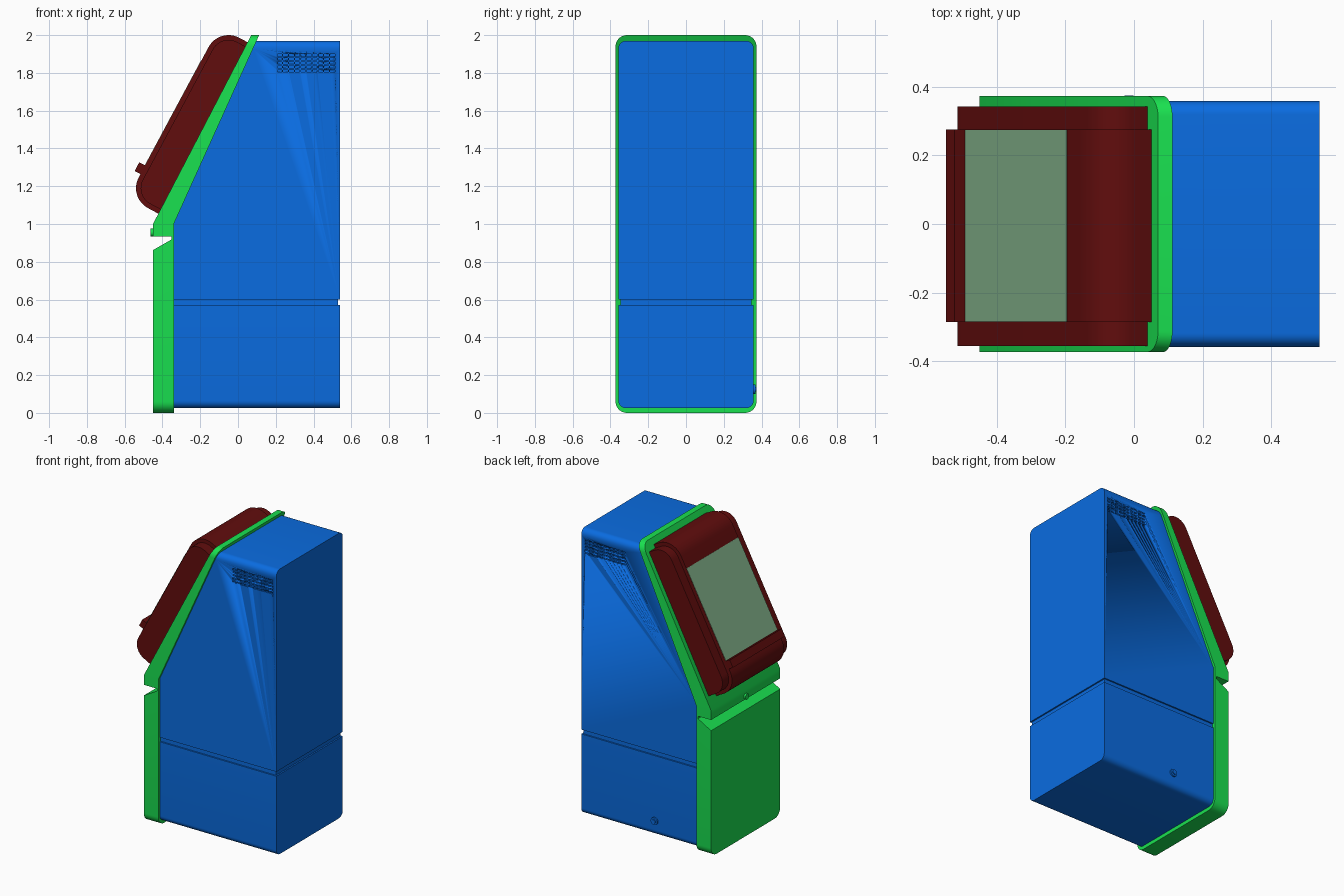
import bpy, bmesh, math
from mathutils import Vector, Matrix

if "Cube" in bpy.data.objects:
    bpy.data.objects.remove(bpy.data.objects["Cube"])


def material(name, rgb):
    m = bpy.data.materials.new(name)
    m.diffuse_color = (*rgb, 1)
    m.use_nodes = True
    m.node_tree.nodes["Principled BSDF"].inputs["Base Color"].default_value = m.diffuse_color
    return m


BLUE = material("blue", (0.003, 0.15, 0.75))
GREEN = material("green", (0.01, 0.75, 0.08))
RED = material("dark_red", (0.12, 0.004, 0.004))
GLASS = material("screen_green", (0.22, 0.43, 0.25))


def finish(name, bm, mat):
    bmesh.ops.recalc_face_normals(bm, faces=bm.faces)
    me = bpy.data.meshes.new(name)
    bm.to_mesh(me)
    bm.free()
    me.materials.append(mat)
    ob = bpy.data.objects.new(name, me)
    bpy.context.collection.objects.link(ob)
    bpy.context.view_layer.objects.active = ob
    for o in bpy.context.selected_objects:
        o.select_set(False)
    ob.select_set(True)
    bpy.ops.object.shade_smooth_by_angle(angle=math.radians(30))
    return ob


def prism(name, pts, y0, y1, mat, round_z=(), radius=0.05):
    """Extrude an x-z profile along y; round the side edges lying at heights round_z."""
    bm = bmesh.new()
    face = bm.faces.new([bm.verts.new((x, y0, z)) for x, z in pts])
    new = bmesh.ops.extrude_face_region(bm, geom=[face])["geom"]
    bmesh.ops.translate(bm, vec=(0, y1 - y0, 0),
                        verts=[v for v in new if isinstance(v, bmesh.types.BMVert)])
    bmesh.ops.recalc_face_normals(bm, faces=bm.faces)
    edges = [e for e in bm.edges
             if abs(e.verts[0].co.y - e.verts[1].co.y) < 1e-5
             and any(all(abs(v.co.z - z) < 1e-4 for v in e.verts) for z in round_z)]
    if edges:
        bmesh.ops.bevel(bm, geom=edges, offset=radius, segments=8, profile=0.5, affect='EDGES')
    return finish(name, bm, mat)


def cylinder(name, loc, r, depth, axis, mat):
    bm = bmesh.new()
    rot = Matrix.Rotation(math.pi / 2, 4, axis)
    bmesh.ops.create_cone(bm, cap_ends=True, segments=24, radius1=r, radius2=r,
                          depth=depth, matrix=Matrix.Translation(loc) @ rot)
    return finish(name, bm, mat)


# Blue cabinet: base, recessed seam and upper housing
W = 0.358
prism("cabinet_base", [(-0.34, 0.025), (0.54, 0.025), (0.54, 0.57), (-0.34, 0.57)],
      -W, W, BLUE, (0.025,), 0.04)
prism("cabinet_seam", [(-0.34, 0.56), (0.53, 0.56), (0.53, 0.61), (-0.34, 0.61)],
      -W + 0.01, W - 0.01, BLUE)
upper = prism("cabinet_upper", [(-0.34, 0.60), (0.54, 0.60), (0.54, 1.97), (0.097, 1.97), (-0.34, 1.0)],
              -W, W, BLUE, (1.97,), 0.04)

# Ventilation slots cut into both sides
bm = bmesh.new()
for side in (-1, 1):
    for i in range(10):
        for j in range(5):
            pos = Vector((0.221 + i * 0.031, side * W, 1.81 + j * 0.021))
            bmesh.ops.create_cube(bm, size=1, matrix=Matrix.Translation(pos)
                                  @ Matrix.Diagonal((0.025, 0.02, 0.012, 1)))
cutter = finish("vent_cutter", bm, BLUE)
cutter.hide_render = True
mod = upper.modifiers.new("vents", 'BOOLEAN')
mod.operation = 'DIFFERENCE'
mod.solver = 'EXACT'
mod.object = cutter
bpy.context.view_layer.objects.active = upper
bpy.ops.object.modifier_apply(modifier="vents")
bpy.data.objects.remove(cutter)

# Green front: lower door, slot and sloped bezel in one profile
prism("front_frame", [(-0.45, 0), (-0.34, 0), (-0.34, 1.0), (0.112, 2.0), (0.07, 2.0),
                      (-0.45, 1.0), (-0.45, 0.935), (-0.352, 0.935), (-0.352, 0.918), (-0.45, 0.862)],
      -0.373, 0.373, GREEN, (0, 2.0), 0.06)

# Locks on the front slot and the cabinet side
cylinder("front_lock", (-0.445, 0, 0.955), 0.02, 0.034, 'Y', GREEN)
cylinder("side_lock", (-0.015, W, 0.125), 0.025, 0.02, 'X', BLUE)
cylinder("side_lock_core", (-0.015, W + 0.006, 0.125), 0.013, 0.02, 'X', BLUE)

# Sloped monitor: stadium-ended profile leaning along direction d, facing n
LOW, HIGH = Vector((-0.42, 1.19)), Vector((-0.05, 1.88))
d = (HIGH - LOW).normalized()
n = Vector((-d.y, d.x))


def monitor_profile(r, back=0.085):
    pts = [LOW - d * r - n * back]
    for c, start in ((LOW, -90), (HIGH, 0)):
        for k in range(13):
            a = math.radians(start + k * 7.5)
            pts.append(c + n * r * math.cos(a) + d * r * math.sin(a))
    pts.append(HIGH + d * r - n * back)
    return pts


def slab(t0, t1, h0, h1):
    base = LOW + n * 0.12
    return [base + d * t + n * h for t, h in ((t0, h0), (t1, h0), (t1, h1), (t0, h1))]


Y0, Y1 = -0.285, 0.275
prism("monitor_body", monitor_profile(0.12), Y0, Y1, RED)
prism("monitor_rail_right", monitor_profile(0.095), -0.355, Y0 + 0.01, RED)
prism("monitor_rail_left", monitor_profile(0.095), Y1 - 0.01, 0.342, RED)
prism("screen_ledge", slab(0.02, 0.072, -0.01, 0.035), Y0, Y1, RED)
prism("screen", slab(0.074, 0.70, -0.01, 0.002), Y0 + 0.001, Y1 - 0.001, GLASS)
